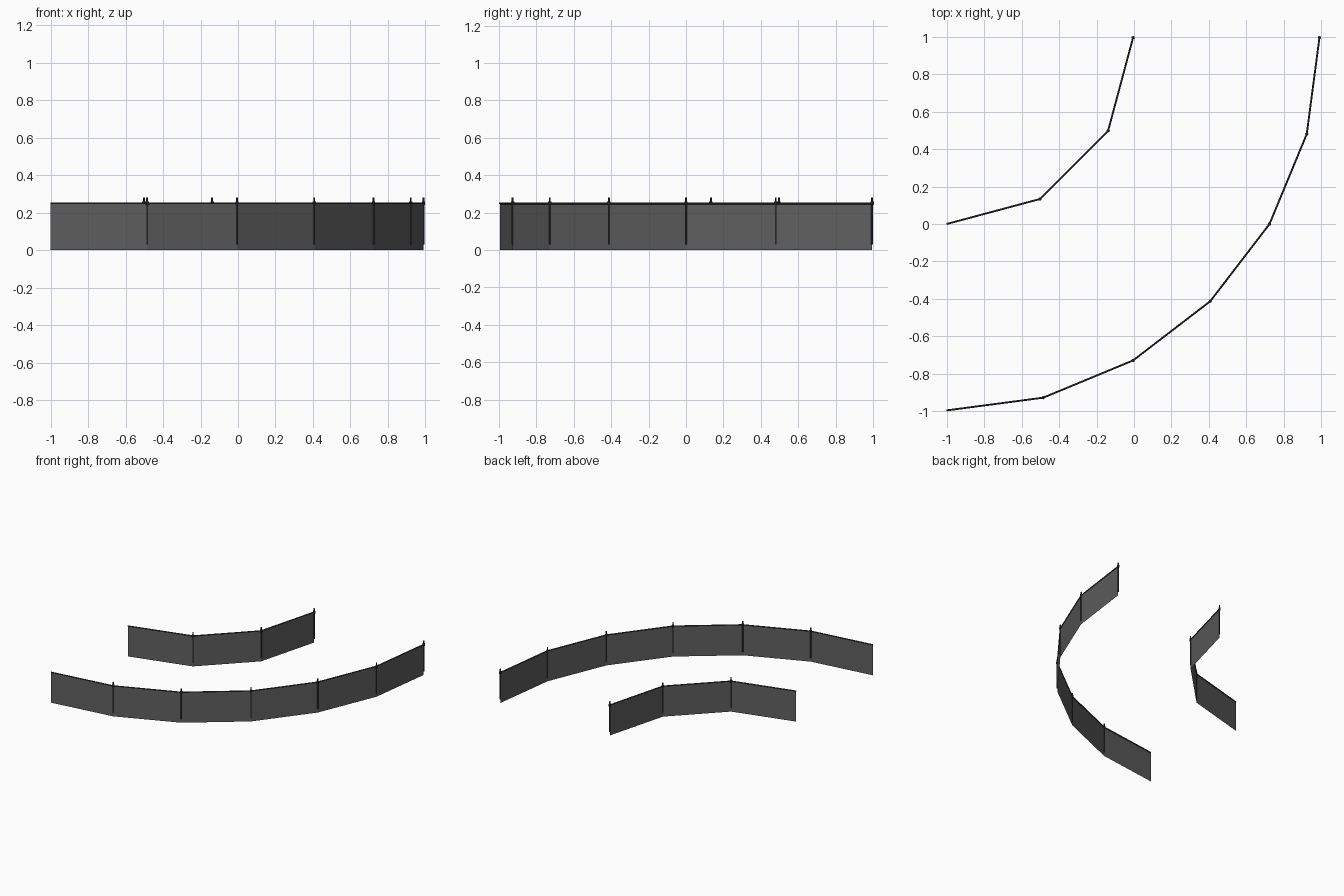
import bpy
from math import sin, cos, radians
from mathutils import Vector

cube = bpy.data.objects.get("Cube")
if cube:
    bpy.data.objects.remove(cube)


def material(name, value):
    m = bpy.data.materials.new(name)
    m.use_nodes = True
    colour = (value, value, value, 1)
    m.diffuse_color = colour
    m.node_tree.nodes["Principled BSDF"].inputs["Base Color"].default_value = colour
    return m


mesh_grey = material("mesh grey", 0.115)
dark_metal = material("dark metal", 0.035)

HEIGHT = 0.25
CENTRE = Vector((-1.0, 0.995, 0))


def tube(name, start, end, radius, sides=8):
    axis = end - start
    bpy.ops.mesh.primitive_cylinder_add(vertices=sides, radius=radius,
                                        depth=axis.length, location=(start + end) / 2)
    ob = bpy.context.object
    ob.name = name
    ob.rotation_euler = axis.to_track_quat('Z', 'Y').to_euler()
    ob.data.materials.append(dark_metal)
    bpy.ops.object.shade_smooth_by_angle()


def panel(name, a, b):
    up = Vector((0, 0, HEIGHT))
    me = bpy.data.meshes.new(name)
    me.from_pydata([a, b, b + up, a + up], [], [(0, 1, 2, 3)])
    me.materials.append(mesh_grey)
    bpy.context.collection.objects.link(bpy.data.objects.new(name, me))


def fence(name, radius, count):
    # Quarter arc of straight bays, with a post at the far end of each bay
    points = []
    for i in range(count + 1):
        t = radians(90 * i / count)
        points.append(CENTRE + radius * Vector((sin(t), -cos(t), 0)))
    for a, b in zip(points, points[1:]):
        at = lambda p, z: Vector((p.x, p.y, z))
        panel(name + "_mesh_panel", a, b)
        tube(name + "_top_rail", at(a, HEIGHT), at(b, HEIGHT), 0.005)
        tube(name + "_post", at(b, 0.03), at(b, HEIGHT), 0.005)
        tube(name + "_post_collar", at(b, 0.241), at(b, 0.259), 0.009)
        tube(name + "_post_tip", at(b, HEIGHT), at(b, 0.28), 0.005)


fence("outer_fence", 1.99, 6)
fence("inner_fence", 0.995, 3)
